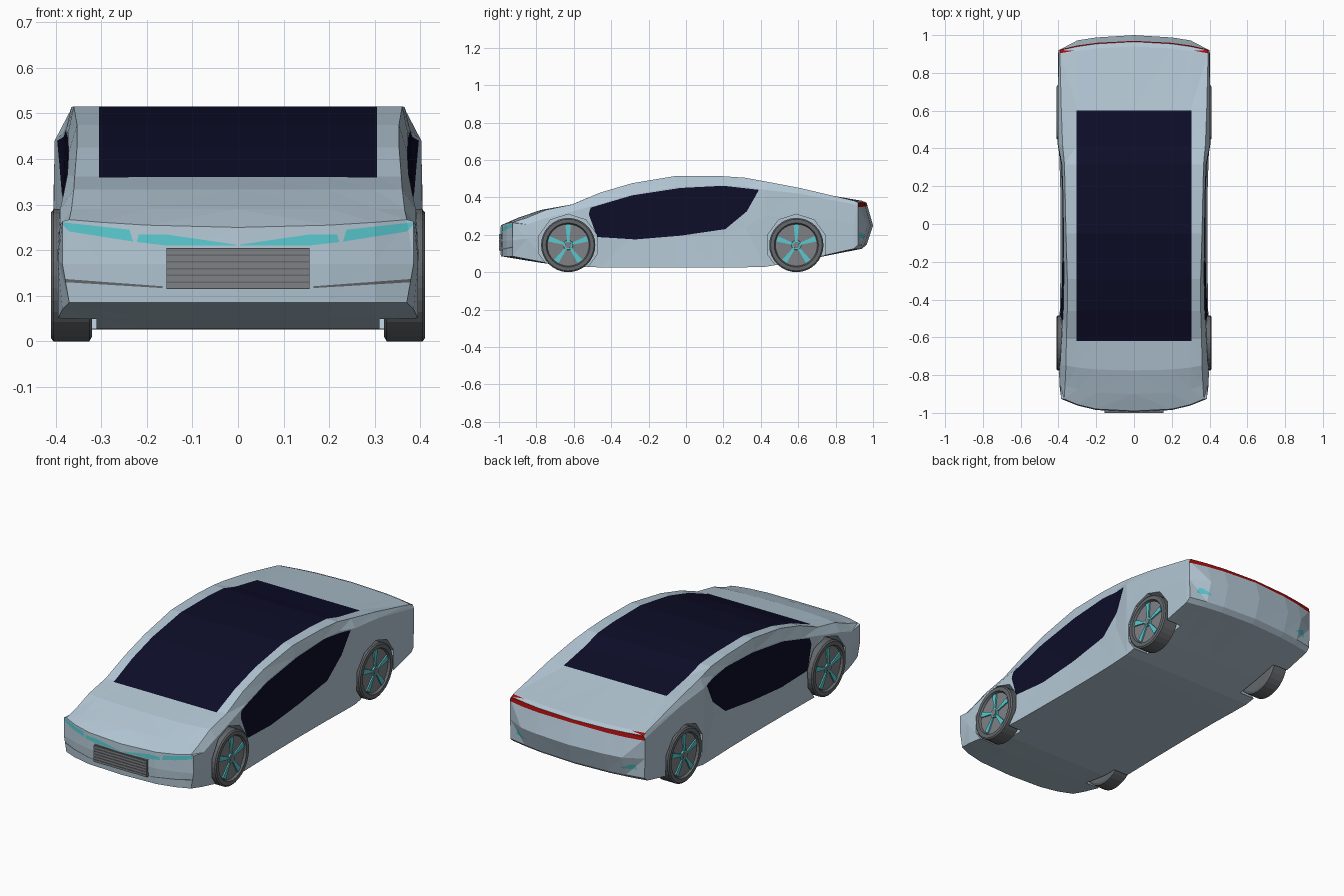
import bpy, bmesh, math
from mathutils import Vector

if "Cube" in bpy.data.objects:
    bpy.data.objects.remove(bpy.data.objects["Cube"])

# ---------- materials ----------
COLOURS = {"silver_blue": (0.45, 0.57, 0.66), "dark_glass": (0.004, 0.004, 0.022),
           "teal": (0.10, 0.58, 0.62), "red": (0.36, 0.004, 0.004),
           "rubber_grey": (0.13, 0.14, 0.15), "trim_grey": (0.21, 0.22, 0.235)}
MATS = {}
for name, c in COLOURS.items():
    MATS[name] = bpy.data.materials.new(name)
    MATS[name].diffuse_color = (*c, 1)


def make(name, bm, mats, mirror=False):
    me = bpy.data.meshes.new(name)
    bm.to_mesh(me)
    bm.free()
    ob = bpy.data.objects.new(name, me)
    bpy.context.collection.objects.link(ob)
    for m in mats:
        me.materials.append(MATS[m])
    if mirror:
        ob.modifiers.new("mirror", "MIRROR").use_clip = True
    return ob


# ---------- body: right half lofted from cross-sections ----------
# y, floor z, sill x, shoulder x, shoulder z, eave x, eave z, roof edge x, roof z
STATIONS = [
    (-0.99, .085, .370, .385, .17, .385, .245, .370, .250),
    (-0.90, .070, .385, .395, .18, .390, .255, .365, .290),
    (-0.775, .050, .395, .397, .20, .390, .290, .360, .333),
    (-0.61, .028, .398, .398, .22, .382, .325, .358, .362),
    (-0.46, .026, .393, .388, .20, .374, .365, .353, .425),
    (-0.29, .026, .390, .380, .19, .371, .415, .353, .475),
    (-0.05, .026, .388, .378, .19, .373, .455, .360, .515),
    (0.18, .026, .390, .380, .20, .377, .465, .365, .514),
    (0.315, .026, .394, .386, .24, .382, .458, .368, .505),
    (0.42, .028, .398, .404, .30, .402, .440, .378, .486),
    (0.61, .060, .402, .405, .30, .402, .420, .385, .450),
    (0.94, .125, .400, .402, .26, .400, .362, .392, .382),
    (0.965, .145, .398, .400, .25, .400, .358, .392, .372)]


def bend(x, y, z):
    """Curve the nose and tail in plan."""
    if y < -0.6:
        if y < -0.93 and z > 0.2:
            z += 0.018 * (x / 0.38) ** 2
        y += 0.065 * (-0.6 - y) / 0.4 * min(x / 0.37, 1) ** 3
    elif y > 0.6:
        y -= 0.05 * (y - 0.6) / 0.4 * (x / 0.4) ** 2
    return (x, y, z)


bm = bmesh.new()
rings = []
for y, zb, xb, xs, zs, xt, zt, xr, zr in STATIONS:
    zc = zr - (0.012 if 0.4 < y < 0.65 else 0)      # shallow rear-glass recess
    pts = [(0, zb), (.2, zb), (.3, zb), (xb, zb), (xs, zs), (xt, zt),
           (xr, zr), (.3, zc), (.2, zc), (0, zc)]
    rings.append([bm.verts.new(bend(x, y, z)) for x, z in pts])
for a, b in zip(rings, rings[1:]):
    for i in range(9):
        bm.faces.new((a[i], a[i + 1], b[i + 1], b[i]))
# nose and tail caps with a ridge row
for r, y, z in ((rings[0], -0.995, .17), (rings[-1], 1.0, .25)):
    mid = [bm.verts.new(bend(x, y, z)) for x in (0, .2, .3)] + [r[4]]
    for i in range(3):
        bm.faces.new((r[i], r[i + 1], mid[i + 1], mid[i]))
    for i in range(2):
        bm.faces.new((mid[i], mid[i + 1], r[8 - i], r[9 - i]))
    bm.faces.new((mid[2], r[4], r[5], r[6], r[7]))
bmesh.ops.recalc_face_normals(bm, faces=bm.faces)
top = max(bm.faces, key=lambda f: f.calc_center_median().z)
if top.normal.z < 0:
    bmesh.ops.reverse_faces(bm, faces=bm.faces)
bmesh.ops.triangulate(bm, faces=bm.faces)
bm.normal_update()


def paint(poly, axes, facing, mat):
    """Cut a convex outline into the faces that look along 'facing' and colour them."""
    i, j = axes
    d = Vector(facing)
    area = sum(a[0] * b[1] - b[0] * a[1] for a, b in zip(poly, poly[1:] + poly[:1]))
    if area < 0:
        poly = poly[::-1]
    edges = list(zip(poly, poly[1:] + poly[:1]))
    for a, b in edges:
        fs = [f for f in bm.faces if f.normal.dot(d) > 0.4]
        geom = fs + list({e for f in fs for e in f.edges}) + list({v for f in fs for v in f.verts})
        co, no = Vector((0, 0, 0)), Vector((0, 0, 0))
        co[i], co[j] = a
        no[i], no[j] = a[1] - b[1], b[0] - a[0]
        bmesh.ops.bisect_plane(bm, geom=geom, dist=1e-5, plane_co=co, plane_no=no.normalized())
        bm.normal_update()
    for f in bm.faces:
        c = f.calc_center_median()
        if f.normal.dot(d) > 0.4 and all(
                (b[0] - a[0]) * (c[j] - a[1]) - (b[1] - a[1]) * (c[i] - a[0]) > 0 for a, b in edges):
            f.material_index = mat


# glass roof and side window
paint([(-.05, -.62), (.305, -.62), (.305, .60), (-.05, .60)], (0, 1), (0, 0, 1), 1)
paint([(-.52, .31), (-.51, .345), (-.29, .41), (-.03, .45), (.20, .462), (.39, .44), (.325, .325),
       (.21, .23), (-.03, .195), (-.27, .175), (-.475, .188)], (1, 2), (1, 0, 0), 1)
# front light bar, lower bumper slit
paint([(.004, .21), (.155, .21), (.222, .218), (.215, .243), (.16, .235), (.004, .235)], (0, 2), (0, -1, 0), 2)
paint([(.23, .219), (.37, .241), (.39, .262), (.238, .245)], (0, 2), (0, -1, 0), 2)
paint([(.165, .117), (.38, .130), (.38, .137), (.165, .121)], (0, 2), (0, -1, 0), 4)
# tail light bar, rear reflectors
paint([(-.05, .357), (.41, .347), (.41, .38), (-.05, .38)], (0, 2), (0, 1, 0), 3)
paint([(.275, .183), (.36, .183), (.35, .212), (.335, .212)], (0, 2), (0, 1, 0), 2)

body = make("body", bm, ["silver_blue", "dark_glass", "teal", "red", "rubber_grey"], mirror=True)


# ---------- lathe around the x axis ----------
def lathe(profile, y, z, seg, phase=0.0):
    b = bmesh.new()
    cols = []
    for k in range(seg):
        t = 2 * math.pi * k / seg + phase
        cols.append([b.verts.new((x, y + r * math.cos(t), z + r * math.sin(t))) for x, r in profile])
    for k in range(seg):
        p, q = cols[k], cols[(k + 1) % seg]
        for i in range(len(profile) - 1):
            b.faces.new((p[i], p[i + 1], q[i + 1], q[i]))
    b.faces.new([c[0] for c in cols])
    b.faces.new([c[-1] for c in cols])
    bmesh.ops.recalc_face_normals(b, faces=b.faces)
    return b


# ---------- wheels and arches ----------
for label, wy in (("front", -0.63), ("rear", 0.59)):
    # wheel arch cutter
    cut = make(label + "_arch_cutter", lathe([(.31, .163), (.6, .163)], wy, .147, 10, math.pi / 10),
               ["silver_blue"], mirror=True)
    cut.hide_render = True
    cut.display_type = "WIRE"
    mod = body.modifiers.new(label + "_arch", "BOOLEAN")
    mod.object, mod.operation, mod.solver = cut, "DIFFERENCE", "EXACT"
    cut.hide_set(True)

    # tyre with recessed rim
    b = lathe([(.32, .134), (.326, .145), (.404, .145), (.410, .138), (.410, .118),
               (.398, .112)], wy, .145, 32)
    for f in b.faces:
        if len(f.verts) > 4 and f.calc_center_median().x > .36:
            f.material_index = 1
    make(label + "_wheels", b, ["rubber_grey", "trim_grey"], mirror=True)

    # five tapered spokes and hub
    b = bmesh.new()
    for k in range(5):
        t = math.pi / 2 + 2 * math.pi * k / 5
        u, v = Vector((0, math.cos(t), math.sin(t))), Vector((0, -math.sin(t), math.cos(t)))
        lo, hi = [[b.verts.new(Vector((x, wy, .145)) + u * r + v * w) for r, w in
                   ((.025, -.006), (.108, -.015), (.108, .015), (.025, .006))] for x in (.395, .405)]
        b.faces.new(lo)
        b.faces.new(hi)
        for i in range(4):
            b.faces.new((lo[i], lo[(i + 1) % 4], hi[(i + 1) % 4], hi[i]))
    bmesh.ops.recalc_face_normals(b, faces=b.faces)
    make(label + "_spokes", b, ["teal"], mirror=True)
    make(label + "_hub_rings", lathe([(.395, .027), (.406, .025)], wy, .145, 16), ["teal"], mirror=True)
    make(label + "_hub_caps", lathe([(.395, .018), (.409, .017)], wy, .145, 16), ["trim_grey"], mirror=True)

# ---------- front grille: backing and slats ----------
def box(name, lo, hi, mat):
    b = bmesh.new()
    bmesh.ops.create_cube(b, size=1)
    for v in b.verts:
        v.co = [lo[i] if v.co[i] < 0 else hi[i] for i in range(3)]
    make(name, b, [mat])


box("grille_backing", (-.157, -.997, .115), (.157, -.97, .205), "rubber_grey")
for k in range(6):
    z = .117 + k * .0148
    box("grille_slat_%d" % (k + 1), (-.157, -1.0, z), (.157, -.97, z + .0115), "trim_grey")

for m in bpy.data.materials:
    if m.users and not m.is_grease_pencil:
        m.use_nodes = True
        m.node_tree.nodes["Principled BSDF"].inputs["Base Color"].default_value = m.diffuse_color
